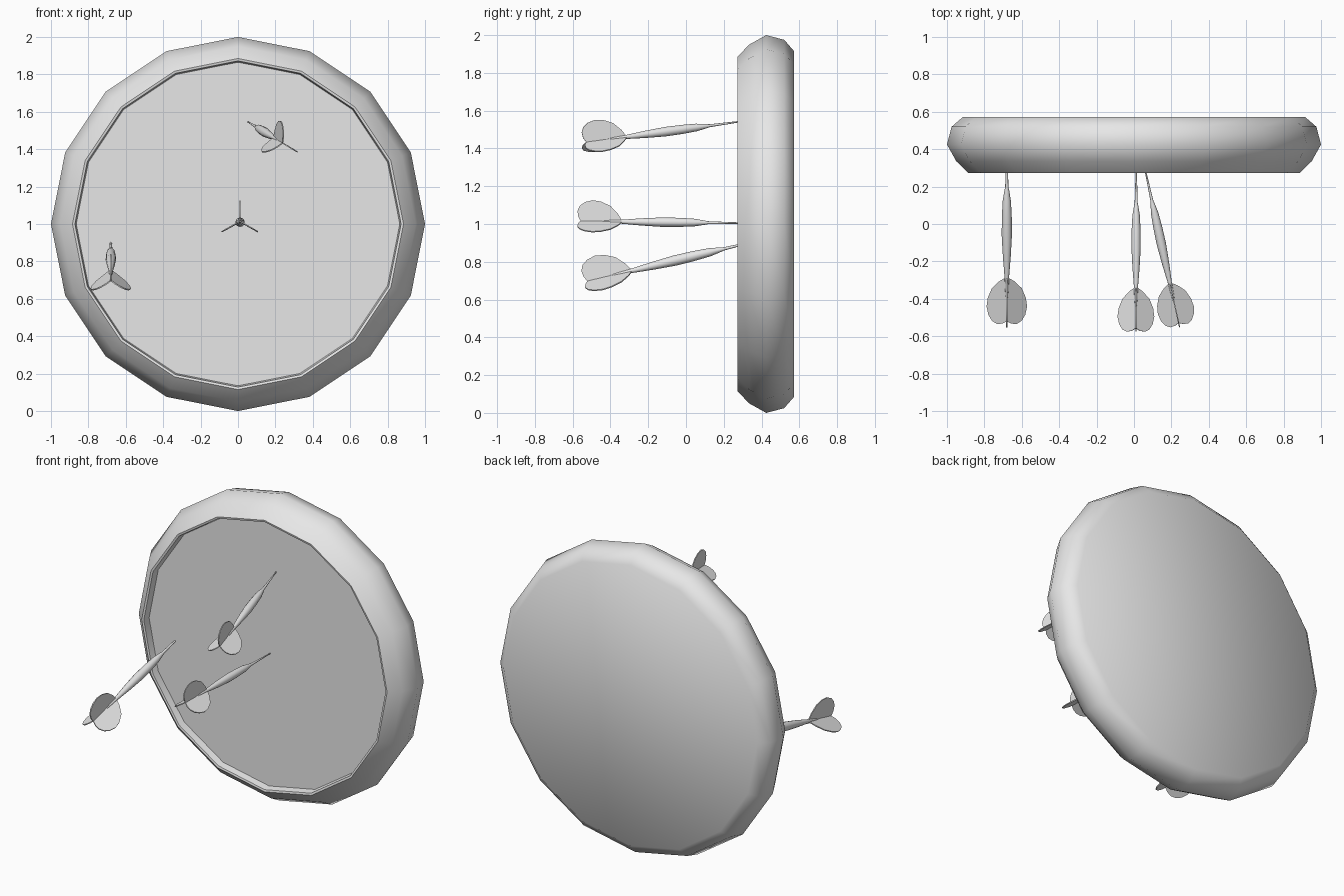
import bpy, bmesh, math
from mathutils import Matrix, Vector

if "Cube" in bpy.data.objects:
    bpy.data.objects.remove(bpy.data.objects["Cube"])

grey = bpy.data.materials.new("light_grey")
grey.use_nodes = True
colour = (0.8, 0.8, 0.8, 1)
grey.diffuse_color = colour
grey.node_tree.nodes["Principled BSDF"].inputs["Base Color"].default_value = colour


def lathe(bm, profile, sides):
    """Spin (radius, height) points round local z and cap both ends."""
    rings = []
    for r, h in profile:
        ring = []
        for i in range(sides):
            a = 2 * math.pi * i / sides
            ring.append(bm.verts.new((r * math.cos(a), r * math.sin(a), h)))
        rings.append(ring)
    for low, high in zip(rings, rings[1:]):
        for i in range(sides):
            j = (i + 1) % sides
            bm.faces.new((low[i], low[j], high[j], high[i]))
    bm.faces.new(rings[0][::-1])
    bm.faces.new(rings[-1])


def finish(bm, name, matrix, angle):
    """Turn the bmesh into a placed, shaded object."""
    bmesh.ops.recalc_face_normals(bm, faces=bm.faces)
    mesh = bpy.data.meshes.new(name)
    bm.to_mesh(mesh)
    bm.free()
    mesh.materials.append(grey)
    obj = bpy.data.objects.new(name, mesh)
    bpy.context.collection.objects.link(obj)
    obj.matrix_world = matrix
    bpy.ops.object.select_all(action='DESELECT')
    obj.select_set(True)
    bpy.context.view_layer.objects.active = obj
    bpy.ops.object.shade_smooth_by_angle(angle=math.radians(angle))
    return obj


# Round board with bevelled rim and recessed front; local z points to the back
board_profile = [(0.865, 0.32), (0.872, 0.275), (0.885, 0.272), (0.95, 0.335),
                 (1.0, 0.425), (0.975, 0.52), (0.915, 0.572)]
bm = bmesh.new()
lathe(bm, board_profile, 16)
finish(bm, "board", Matrix.Translation((0, 0, 1)) @ Matrix.Rotation(-math.pi / 2, 4, 'X'), 46)

# Dart shapes measured from the tail end: (radius, distance) and (distance, radius)
body_profile = [(0.003, 0.12), (0.008, 0.17), (0.011, 0.24), (0.019, 0.34), (0.025, 0.45),
                (0.024, 0.54), (0.02, 0.62), (0.012, 0.67), (0.008, 0.69),
                (0.006, 0.76), (0.003, 0.89)]
vane_outline = [(0.018, 0), (0.004, 0.025), (0, 0.055), (0.012, 0.082), (0.04, 0.102),
                (0.08, 0.112), (0.125, 0.105), (0.175, 0.082), (0.215, 0.04), (0.24, 0)]
VANE_HALF = 0.003


def dart(name, tail, tip, scale):
    axis = (Vector(tip) - Vector(tail)).normalized()
    side = Vector((0, 0, 1)).cross(axis).normalized()
    up = axis.cross(side)
    place = Matrix((side, up, axis)).transposed().to_4x4()
    place = Matrix.Translation(tail) @ place @ Matrix.Scale(scale, 4)

    # Needle, barrel and shaft
    bm = bmesh.new()
    lathe(bm, body_profile, 12)
    finish(bm, name + "_body", place, 40)

    # Three thin vanes round the shaft
    bm = bmesh.new()
    for k in range(3):
        turn = Matrix.Rotation(2 * math.pi * k / 3, 4, 'Z')
        left, right = [[bm.verts.new(turn @ Vector((x, r, t))) for t, r in vane_outline]
                       for x in (-VANE_HALF, VANE_HALF)]
        bm.faces.new(left)
        bm.faces.new(right[::-1])
        for i in range(len(left)):
            j = (i + 1) % len(left)
            bm.faces.new((left[j], left[i], right[i], right[j]))
    finish(bm, name + "_vanes", place, 40)


dart("centre_dart", (0.01, -0.575, 1.015), (0.012, 0.27, 1.005), 1.0)
dart("upper_dart", (0.242, -0.545, 1.43), (0.064, 0.27, 1.54), 1.0)
dart("lower_dart", (-0.68, -0.54, 0.692), (-0.68, 0.27, 0.885), 1.1)
